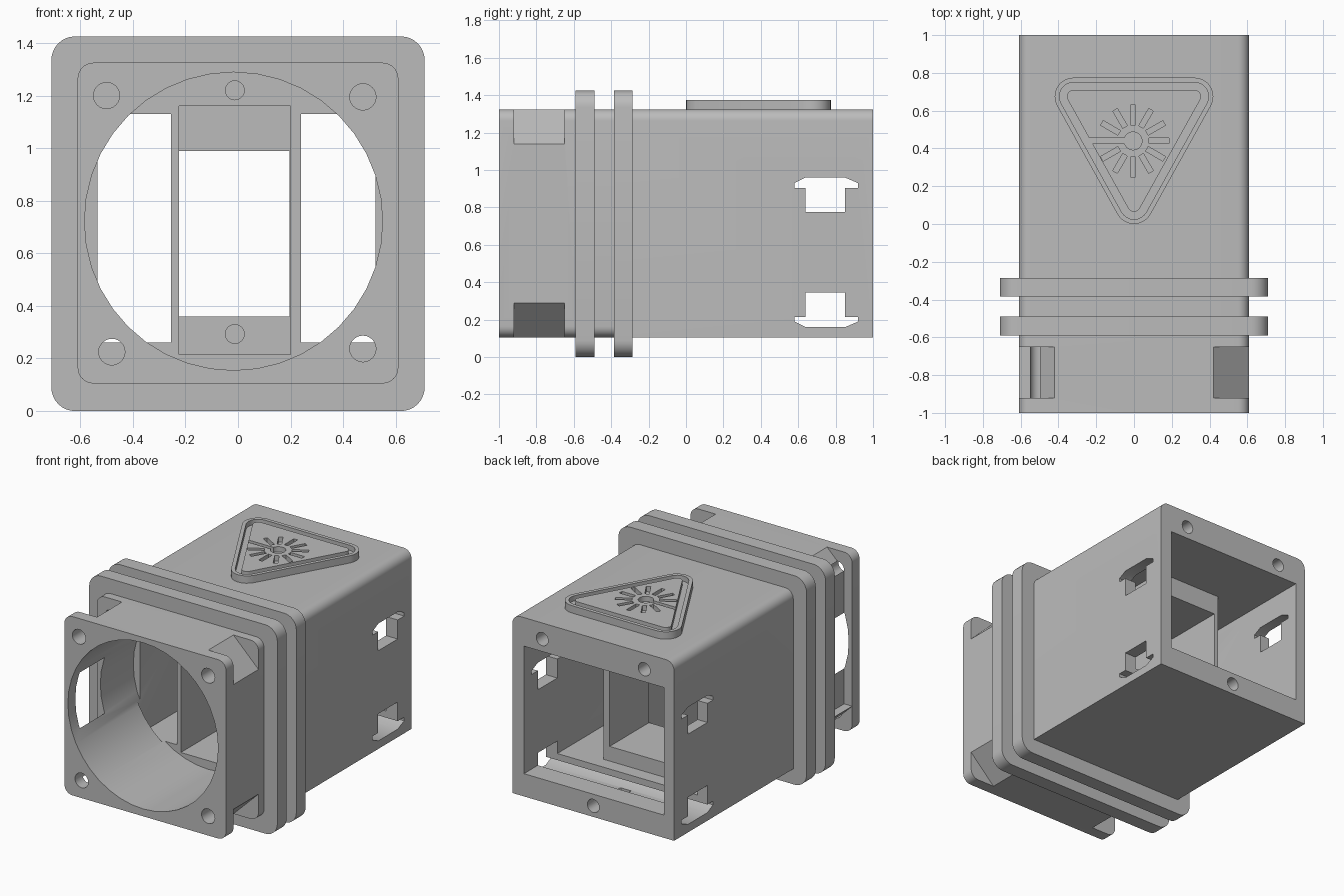
import bpy, bmesh
from math import radians, cos, sin
from mathutils import Matrix

if "Cube" in bpy.data.objects:
    bpy.data.objects.remove(bpy.data.objects["Cube"])

grey = bpy.data.materials.new("plain_grey")
grey.diffuse_color = (0.5, 0.5, 0.5, 1)
grey.use_nodes = True
grey.node_tree.nodes["Principled BSDF"].inputs["Base Color"].default_value = (0.5, 0.5, 0.5, 1)


def prism(name, profile, axis, lo, hi, matrix=None):
    """Extrude a 2D profile along an axis from lo to hi."""
    place = {"X": lambda a, b, c: (c, a, b),
             "Y": lambda a, b, c: (a, c, b),
             "Z": lambda a, b, c: (a, b, c)}[axis]
    bm = bmesh.new()
    ends = [[bm.verts.new(place(a, b, c)) for a, b in profile] for c in (lo, hi)]
    n = len(profile)
    for ring in ends:
        bm.faces.new(ring)
    for i in range(n):
        j = (i + 1) % n
        bm.faces.new((ends[0][i], ends[0][j], ends[1][j], ends[1][i]))
    bmesh.ops.recalc_face_normals(bm, faces=bm.faces)
    if matrix:
        bm.transform(matrix)
    mesh = bpy.data.meshes.new(name)
    bm.to_mesh(mesh)
    bm.free()
    mesh.materials.append(grey)
    obj = bpy.data.objects.new(name, mesh)
    bpy.context.collection.objects.link(obj)
    return obj


def arc(x, y, r, start, end, steps=8):
    if r == 0:
        return [(x, y)]
    angles = [radians(start + (end - start) * i / steps) for i in range(steps + 1)]
    return [(x + r * cos(a), y + r * sin(a)) for a in angles]


def circle(x, y, r, sides=24):
    return arc(x, y, r, 0, 360, sides)[:-1]


def rect(x0, x1, y0, y1, top=0, bottom=0):
    """Rectangle with separate corner radii for top and bottom."""
    return (arc(x1 - top, y1 - top, top, 0, 90) + arc(x0 + top, y1 - top, top, 90, 180)
            + arc(x0 + bottom, y0 + bottom, bottom, 180, 270)
            + arc(x1 - bottom, y0 + bottom, bottom, 270, 360))


def triangle(r):
    return (arc(0.32, 0.675, r, -30, 90) + arc(-0.32, 0.675, r, 90, 210)
            + arc(0, 0.1, r, 210, 330))


def combine(target, tool, operation="DIFFERENCE"):
    mod = target.modifiers.new("bool", "BOOLEAN")
    mod.operation = operation
    mod.solver = "EXACT"
    mod.object = tool
    graph = bpy.context.evaluated_depsgraph_get()
    mesh = bpy.data.meshes.new_from_object(target.evaluated_get(graph))
    target.modifiers.clear()
    target.data = mesh
    bpy.data.objects.remove(tool)


def cut(target, profile, axis, lo, hi, matrix=None):
    combine(target, prism("cutter", profile, axis, lo, hi, matrix), "DIFFERENCE")


def finish(obj):
    obj.data.materials.clear()
    obj.data.materials.append(grey)
    bpy.ops.object.select_all(action="DESELECT")
    obj.select_set(True)
    bpy.context.view_layer.objects.active = obj
    bpy.ops.object.shade_smooth_by_angle(angle=radians(30))


# Housing: rounded front section, rear section and two flanges
housing = prism("housing", rect(-0.61, 0.61, 0.105, 1.325, 0.06, 0.06), "Y", -1, -0.32)
rear = prism("rear_section", rect(-0.61, 0.61, 0.105, 1.325, 0.06, 0), "Y", -0.35, 1)
combine(housing, rear, "UNION")
for y in (-0.59, -0.385):
    flange = prism("flange", rect(-0.71, 0.71, 0, 1.425, 0.09, 0.09), "Y", y, y + 0.1)
    combine(housing, flange, "UNION")

# Round front bore
cut(housing, circle(-0.017, 0.722, 0.567, 40), "Y", -1.1, -0.295)

# Side passages, leaving two partitions around the middle channel
for x0, x1 in ((-0.535, -0.255), (0.24, 0.523)):
    cut(housing, rect(x0, x1, 0.26, 1.13), "Y", -0.32, 0.6)
# Middle channel with lips, then the open rear chamber
cut(housing, rect(-0.225, 0.2, 0.215, 1.16), "Y", -0.32, 0.12)
cut(housing, rect(-0.225, 0.195, 0.36, 0.99), "Y", 0.1, 0.6)
cut(housing, rect(-0.535, 0.523, 0.26, 1.13), "Y", 0.545, 1.1)

# Front corner screw holes
for x, z in ((-0.5, 1.2), (0.475, 1.195), (-0.48, 0.225), (0.475, 0.237)):
    cut(housing, circle(x, z, 0.05), "Y", -1.1, -0.27)

# Sloped corner pockets behind the front plate
for sx in (-1, 1):
    for sz in (-1, 1):
        corner = [(sx * 0.40, 0.715 + sz * 0.63), (sx * 0.63, 0.715 + sz * 0.406),
                  (sx * 0.63, 0.715 + sz * 0.63)]
        cut(housing, corner, "Y", -0.92, -0.65)
# Right-hand side recess that breaks into the bore
cut(housing, rect(-0.7, -0.55, 0.29, 1.25), "Y", -0.92, -0.65)

# T-shaped latch slots through both sides
for flip in (1, -1):
    base = 0.56
    tee = [(0.64, 0.215), (0.85, 0.215), (0.85, 0.345), (0.92, 0.345), (0.92, 0.37),
           (0.85, 0.4), (0.64, 0.4), (0.58, 0.37), (0.58, 0.345), (0.64, 0.345)]
    cut(housing, [(y, base + flip * z) for y, z in tee], "X", -0.8, 0.8)

# Screw holes: inner end wall and rear rim
cut(housing, circle(-0.012, 1.22, 0.036), "Y", -0.32, 0.2)
cut(housing, circle(-0.012, 0.293, 0.036), "Y", 0.05, 0.4)
for x, z in ((0.385, 1.215), (-0.385, 1.215), (0, 0.18)):
    cut(housing, circle(x, z, 0.045), "Y", 0.65, 1.1)
finish(housing)

# Raised triangular badge with an engraved border and starburst
badge = prism("triangle_badge", triangle(0.1), "Z", 1.3, 1.375)
border = prism("cutter", triangle(0.075), "Z", 1.34, 1.4)
cut(border, triangle(0.035), "Z", 1.3, 1.5)
combine(badge, border)
centre = Matrix.Translation((-0.005, 0.44, 0))
for i in range(12):
    if i != 6:
        cut(badge, rect(0.085, 0.19, -0.014, 0.014), "Z", 1.34, 1.4,
            centre @ Matrix.Rotation(radians(30 * i), 4, "Z"))
cut(badge, circle(0, 0, 0.048, 16), "Z", 1.34, 1.4, centre)
cut(badge, rect(-0.24, -0.03, -0.014, 0.014), "Z", 1.34, 1.4, centre)
finish(badge)
